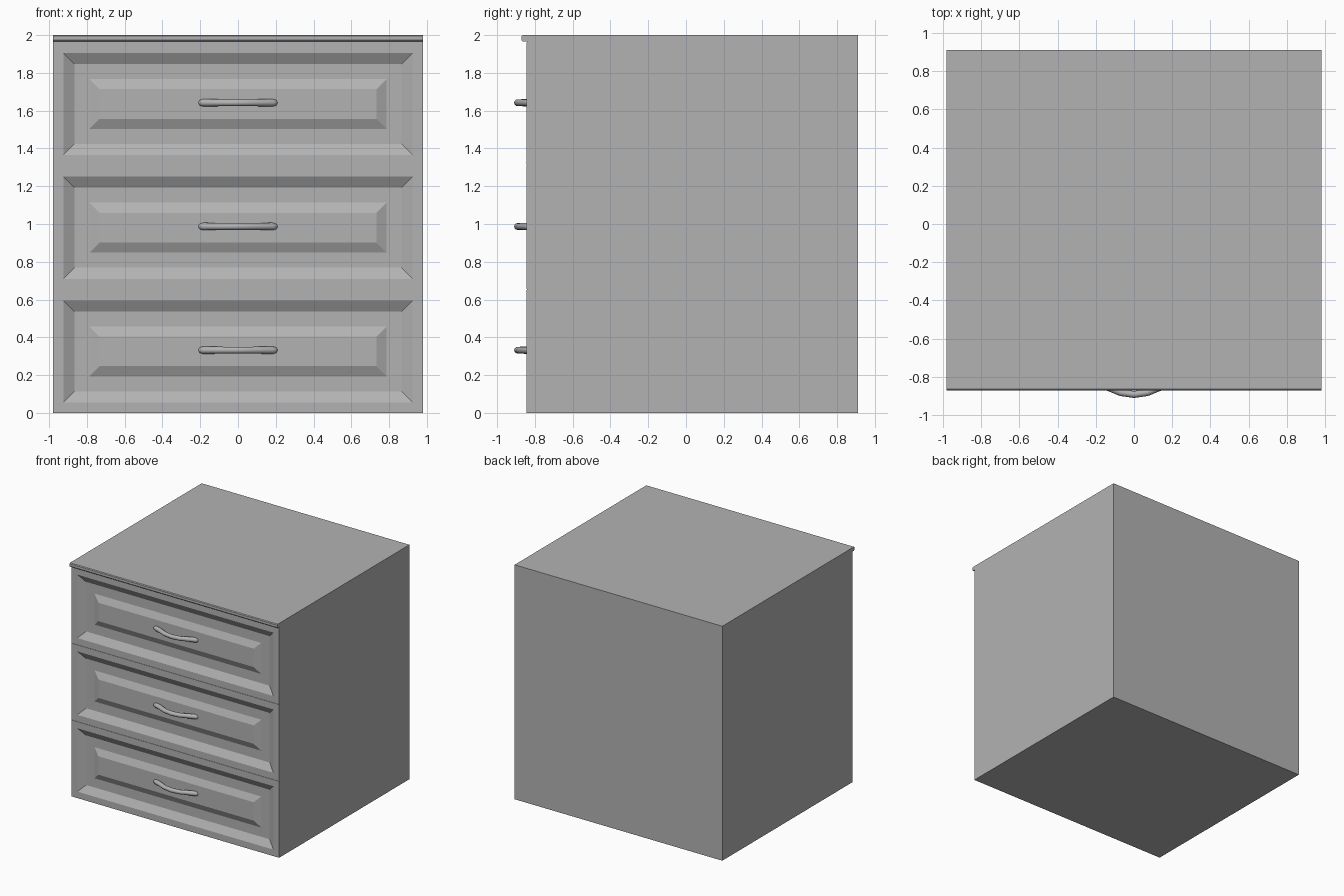
import bpy, bmesh, math

if "Cube" in bpy.data.objects:
    bpy.data.objects.remove(bpy.data.objects["Cube"])

HALF_W, FRONT, BACK = 0.98, -0.845, 0.91
CARCASS_FRONT = -0.80

# mid grey finish
grey = bpy.data.materials.new("grey")
grey.diffuse_color = (0.45, 0.45, 0.45, 1)
grey.use_nodes = True
grey.node_tree.nodes["Principled BSDF"].inputs["Base Color"].default_value = grey.diffuse_color


def finish(name, bm):
    bmesh.ops.recalc_face_normals(bm, faces=bm.faces)
    mesh = bpy.data.meshes.new(name)
    bm.to_mesh(mesh)
    bm.free()
    mesh.materials.append(grey)
    ob = bpy.data.objects.new(name, mesh)
    bpy.context.collection.objects.link(ob)
    return ob


def box(name, x, y0, y1, z0, z1):
    bm = bmesh.new()
    bmesh.ops.create_cube(bm, size=1)
    for v in bm.verts:
        v.co = (v.co.x * 2 * x, y0 + (v.co.y + 0.5) * (y1 - y0), z0 + (v.co.z + 0.5) * (z1 - z0))
    return finish(name, bm)


def drawer_front(name, z0, z1):
    # concentric rectangular rings: (inset from the edge, y)
    rings = [(0, CARCASS_FRONT), (0, FRONT), (0.055, FRONT), (0.114, FRONT + 0.035),
             (0.193, FRONT + 0.035), (0.247, FRONT + 0.01)]
    bm = bmesh.new()
    loops = []
    for d, y in rings:
        x, a, b = HALF_W - d, z0 + d, z1 - d
        loops.append([bm.verts.new(p) for p in ((-x, y, a), (x, y, a), (x, y, b), (-x, y, b))])
    for p, q in zip(loops, loops[1:]):
        for i in range(4):
            j = (i + 1) % 4
            bm.faces.new((p[i], p[j], q[j], q[i]))
    bm.faces.new(loops[0])
    bm.faces.new(loops[-1])
    return finish(name, bm)


def handle(name, z):
    # bowed bar with rounded ends: (x, y, radius)
    half = [(0.206, -0.829, 0.008), (0.200, -0.831, 0.016), (0.182, -0.837, 0.020),
            (0.13, -0.856, 0.019), (0.07, -0.882, 0.018)]
    pts = [(-x, y, r) for x, y, r in half] + [(0, -0.892, 0.018)] + half[::-1]
    cu = bpy.data.curves.new(name, 'CURVE')
    cu.dimensions = '3D'
    cu.bevel_depth = 1.0
    cu.bevel_resolution = 4
    cu.use_fill_caps = True
    cu.materials.append(grey)
    sp = cu.splines.new('POLY')
    sp.points.add(len(pts) - 1)
    for p, (x, y, r) in zip(sp.points, pts):
        p.co = (x, y, z, 1)
        p.radius = r
    ob = bpy.data.objects.new(name, cu)
    bpy.context.collection.objects.link(ob)
    bpy.ops.object.select_all(action='DESELECT')
    ob.select_set(True)
    bpy.context.view_layer.objects.active = ob
    bpy.ops.object.convert(target='MESH')
    bpy.ops.object.shade_smooth_by_angle(angle=math.radians(65))


# cabinet body
box("carcass", HALF_W, CARCASS_FRONT, BACK, 0, 1.98)

# worktop with a softened front nose
profile = [(BACK, 1.98), (BACK, 2.0), (-0.864, 2.0), (-0.870, 1.994), (-0.870, 1.973),
           (-0.864, 1.967), (CARCASS_FRONT, 1.967), (CARCASS_FRONT, 1.98)]
bm = bmesh.new()
left = [bm.verts.new((-HALF_W, y, z)) for y, z in profile]
right = [bm.verts.new((HALF_W, y, z)) for y, z in profile]
for i in range(len(profile)):
    j = (i + 1) % len(profile)
    bm.faces.new((left[i], left[j], right[j], right[i]))
bm.faces.new(left)
bm.faces.new(right)
finish("worktop", bm)

# three panelled drawers with bowed handles, and a rail behind each gap
for i, label in enumerate(("lower", "middle", "upper")):
    base = 0.655 * i
    drawer_front(label + "_drawer_front", base, base + 0.651)
    box(label + "_rail", HALF_W, FRONT + 0.003, CARCASS_FRONT, base + 0.651, min(base + 0.655, 1.967) + (0.002 if i == 2 else 0))
    handle(label + "_handle", base + 0.332)
